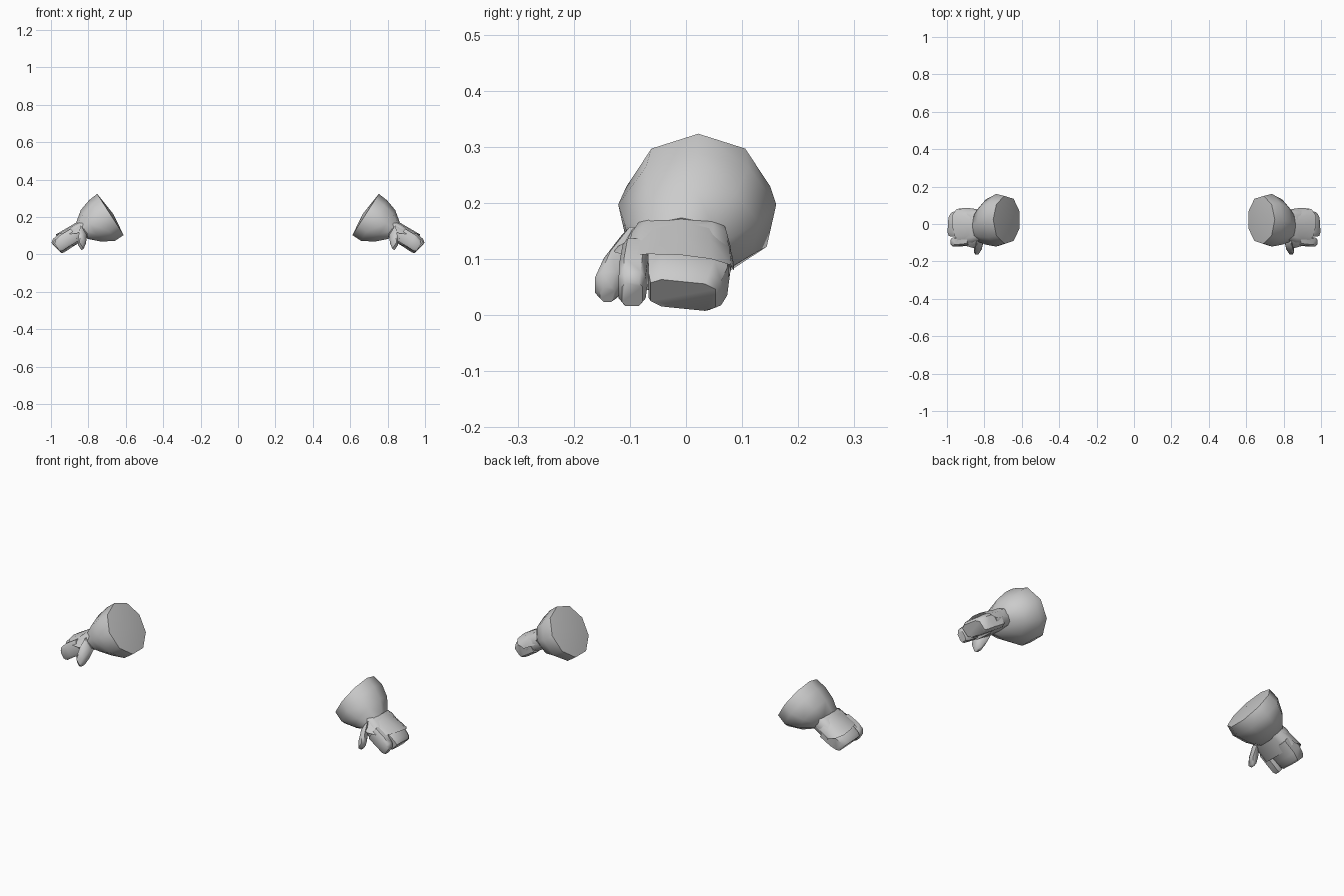
import bpy, bmesh
from math import cos, sin, tau, copysign, radians

if "Cube" in bpy.data.objects:
    bpy.data.objects.remove(bpy.data.objects["Cube"])


def place(s, y, u):
    """Forearm coordinates (s outward along arm, u above it) to world."""
    return (0.68 + 0.84 * s + 0.54 * u, y, 0.21 - 0.54 * s + 0.84 * u)


def finish(name, bm, closed=True):
    if closed:
        bmesh.ops.recalc_face_normals(bm, faces=bm.faces[:])
    me = bpy.data.meshes.new(name)
    bm.to_mesh(me)
    bm.free()
    ob = bpy.data.objects.new(name, me)
    bpy.context.collection.objects.link(ob)
    bpy.ops.object.select_all(action='DESELECT')
    ob.select_set(True)
    bpy.context.view_layer.objects.active = ob
    bpy.ops.object.shade_smooth_by_angle(angle=radians(50))
    ob.modifiers.new("mirror", 'MIRROR').use_mirror_merge = False
    return ob


def loft(name, rings, n=8, power=1.0, turn=0.0, tilt=0.0, dome=0.0):
    """Closed tube; ring = (s, y, u, half width, half height[, slant])."""
    bm = bmesh.new()
    loops = []
    for s, y, u, ry, ru, *slant in rings:
        k = slant[0] if slant else 0.0
        loop = []
        for i in range(n):
            a = tau * (i + turn) / n
            dy = ry * copysign(abs(sin(a)) ** power, sin(a))
            du = ru * copysign(abs(cos(a)) ** power, cos(a))
            loop.append(bm.verts.new(place(s + k * du, y + dy, u + du + tilt * dy)))
        loops.append(loop)
    for a, b in zip(loops, loops[1:]):
        for i in range(n):
            j = (i + 1) % n
            bm.faces.new((a[i], a[j], b[j], b[i]))
    s, y, u = rings[0][:3]
    mid = bm.verts.new(place(s - dome, y, u))
    for i in range(n):
        bm.faces.new((mid, loops[0][(i + 1) % n], loops[0][i]))
    bm.faces.new(loops[-1])
    return finish(name, bm)


# flared cuff, nine-sided
loft("cuff", [(0.0, 0.022, 0.0, 0.130, 0.135),
              (0.055, 0.020, -0.003, 0.143, 0.133),
              (0.12, 0.010, 0.006, 0.122, 0.104),
              (0.175, -0.008, 0.014, 0.085, 0.055)], n=9, dome=0.014)

# palm
loft("palm", [(0.14, -0.008, 0.012, 0.080, 0.045),
              (0.19, -0.012, 0.016, 0.092, 0.050),
              (0.26, -0.018, 0.012, 0.098, 0.044)], n=12, power=0.6)

# three fused fingers and the separate index finger
loft("fused_fingers", [(0.22, 0.005, 0.014, 0.076, 0.042),
                       (0.29, 0.003, 0.016, 0.073, 0.045),
                       (0.325, -0.002, 0.014, 0.067, 0.043, 0.1),
                       (0.340, -0.005, 0.011, 0.060, 0.034, 0.2)],
     power=0.45, turn=0.5, tilt=-0.12)
loft("index_finger", [(0.22, -0.088, 0.016, 0.026, 0.040),
                      (0.285, -0.094, 0.018, 0.026, 0.040),
                      (0.320, -0.096, 0.014, 0.025, 0.036),
                      (0.336, -0.096, 0.010, 0.019, 0.026)],
     power=0.5, turn=0.5)

# thumb, angled down and forward
loft("thumb", [(0.165, -0.085, 0.010, 0.030, 0.035),
               (0.195, -0.120, -0.022, 0.028, 0.036),
               (0.220, -0.138, -0.045, 0.026, 0.030),
               (0.234, -0.140, -0.056, 0.014, 0.016)],
     power=0.7, turn=0.5)

# thin overhanging plate on the back of the hand: (across, y, u, s of outer edge)
section = [(-0.128, 0.016, 0.205), (-0.110, 0.046, 0.262), (-0.065, 0.066, 0.290),
           (-0.01, 0.072, 0.302), (0.045, 0.066, 0.306), (0.080, 0.044, 0.292),
           (0.086, 0.012, 0.262)]
bm = bmesh.new()
rows = []
for y, u, end in section:
    row = []
    for t in (0.0, 0.5, 1.0):
        squeeze = 0.86 + 0.14 * min(1, t * 1.6)
        row.append(bm.verts.new(place(0.165 + t * (end - 0.165), y * squeeze,
                                      u - 0.006 * (1 - t))))
    rows.append(row)
for a, b in zip(rows, rows[1:]):
    for i in range(2):
        bm.faces.new((a[i], a[i + 1], b[i + 1], b[i]))
finish("hand_plate", bm, closed=False)
